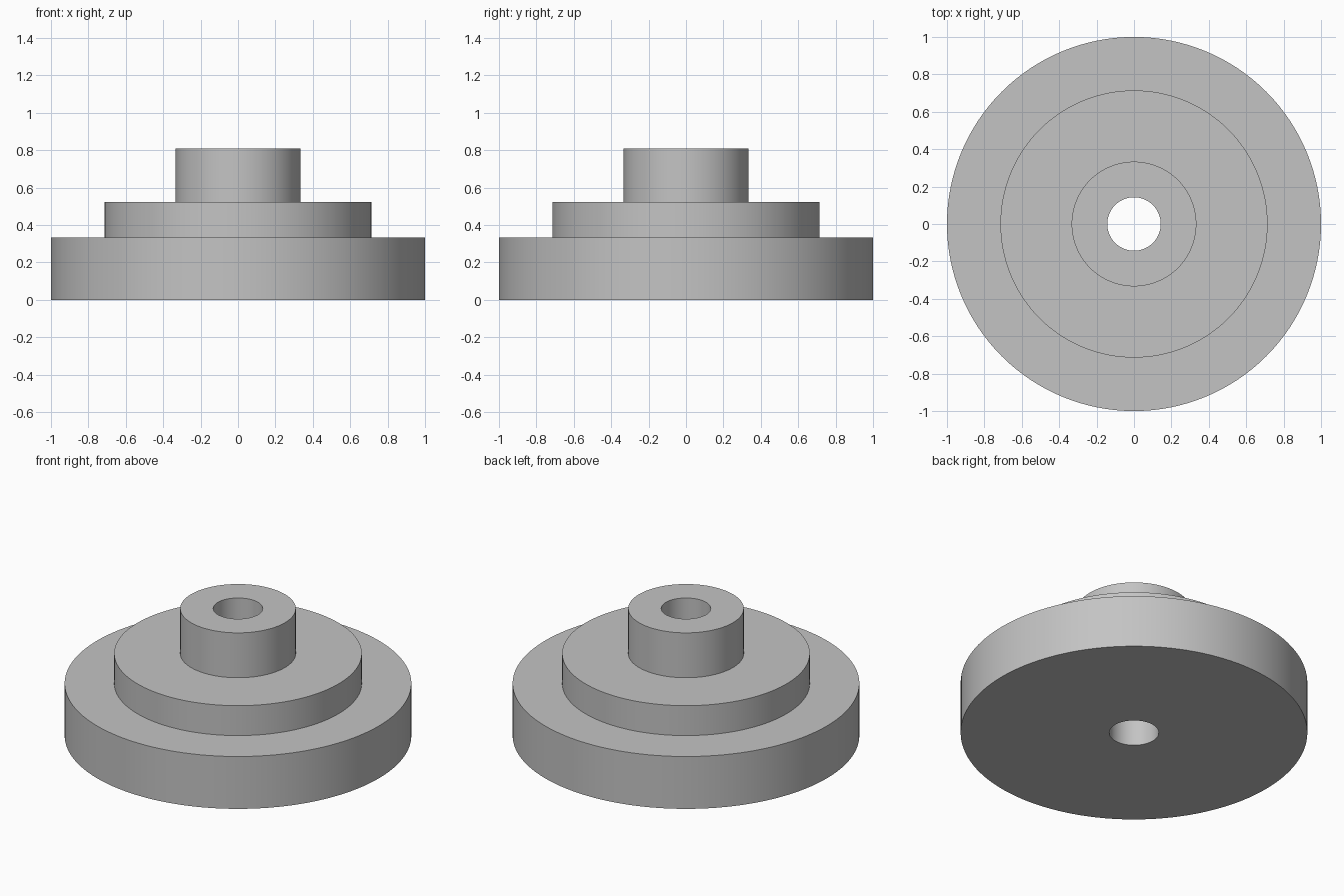
import bpy
import bmesh
import math

cube = bpy.data.objects.get("Cube")
if cube:
    bpy.data.objects.remove(cube, do_unlink=True)

SEGMENTS = 128
UNIT = 1 / 21  # the flange radius is 21 units

# Plain grey metal
grey = bpy.data.materials.new("grey_metal")
grey.use_nodes = True
colour = (0.55, 0.55, 0.55, 1)
grey.diffuse_color = colour
grey.node_tree.nodes["Principled BSDF"].inputs["Base Color"].default_value = colour


def lathe(name, profile):
    """Spin a closed (radius, height) profile around the z axis."""
    bm = bmesh.new()
    verts = [bm.verts.new((r * UNIT, 0, z * UNIT)) for r, z in profile]
    edges = [bm.edges.new((v, verts[(i + 1) % len(verts)]))
             for i, v in enumerate(verts)]
    bmesh.ops.spin(bm, geom=verts + edges, axis=(0, 0, 1), cent=(0, 0, 0),
                   angle=math.tau, steps=SEGMENTS, use_merge=True)
    bmesh.ops.remove_doubles(bm, verts=bm.verts, dist=0.0001)
    bmesh.ops.recalc_face_normals(bm, faces=bm.faces)
    mesh = bpy.data.meshes.new(name)
    bm.to_mesh(mesh)
    bm.free()
    mesh.materials.append(grey)
    obj = bpy.data.objects.new(name, mesh)
    bpy.context.collection.objects.link(obj)
    bpy.ops.object.select_all(action="DESELECT")
    obj.select_set(True)
    bpy.context.view_layer.objects.active = obj
    bpy.ops.object.shade_smooth_by_angle(angle=math.radians(30))
    return obj


# Wide base, middle step and hub with a bore through all three
BORE = 3
steps = [(21, 7), (15, 11), (7, 17)]  # outer radius, top height
profile = [(BORE, 0)]
floor = 0
for radius, top in steps:
    profile += [(radius, floor), (radius, top)]
    floor = top
profile.append((BORE, floor))
lathe("stepped_hub", profile)
